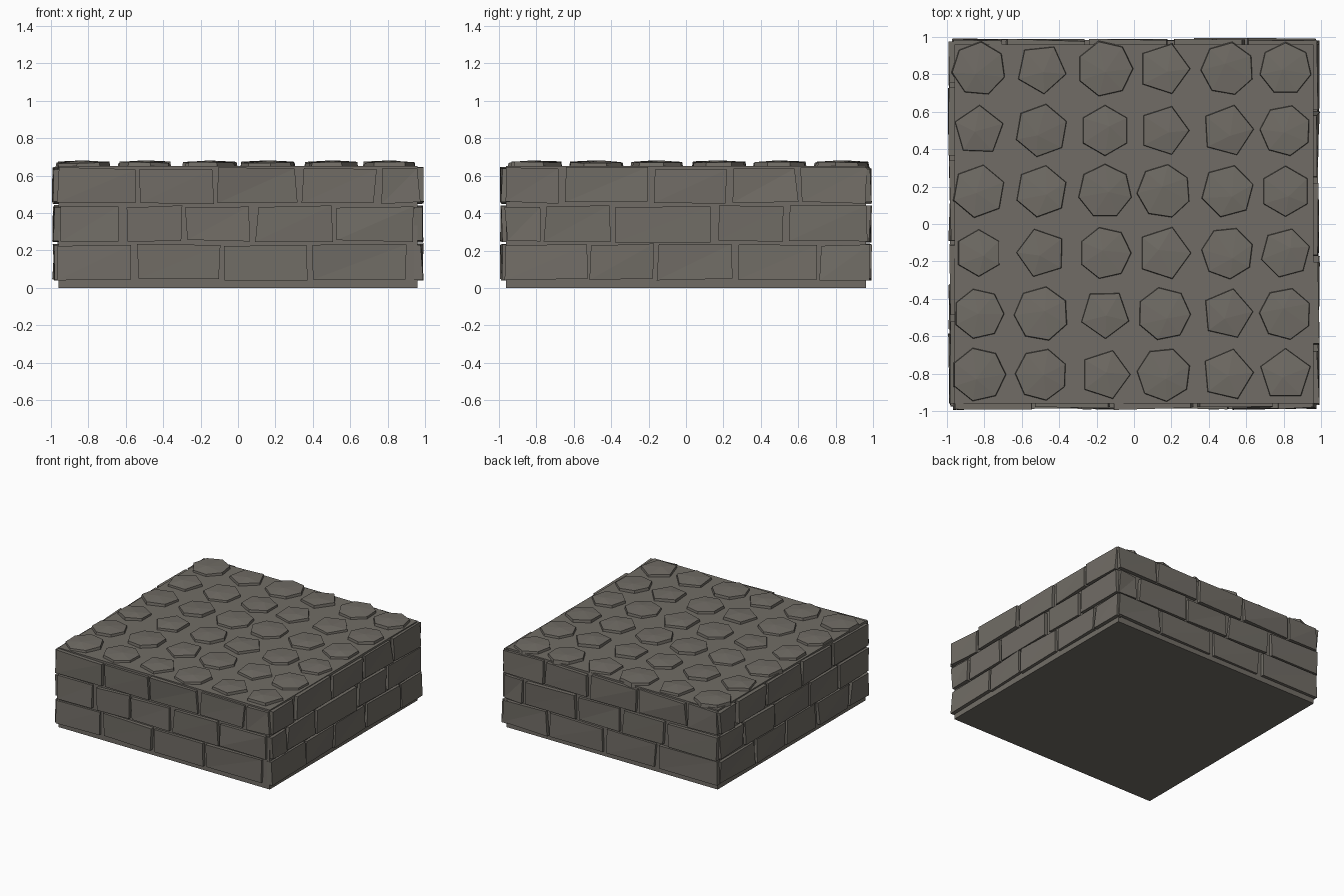
import bpy, bmesh, math, random
from mathutils import Vector

if "Cube" in bpy.data.objects:
    bpy.data.objects.remove(bpy.data.objects["Cube"])

random.seed(7)
stone = bpy.data.materials.new("warm grey stone")
stone.diffuse_color = (0.165, 0.152, 0.132, 1)
stone.use_nodes = True
stone.node_tree.nodes["Principled BSDF"].inputs["Base Color"].default_value = stone.diffuse_color


def finish(bm, name):
    bmesh.ops.recalc_face_normals(bm, faces=bm.faces)
    mesh = bpy.data.meshes.new(name)
    bm.to_mesh(mesh)
    bm.free()
    mesh.materials.append(stone)
    obj = bpy.data.objects.new(name, mesh)
    bpy.context.collection.objects.link(obj)
    return obj


def jit(a):
    return random.uniform(-a, a)


# Solid core block
CORE, TOP = 0.96, 0.652
bm = bmesh.new()
bmesh.ops.create_cube(bm, size=1)
for v in bm.verts:
    v.co = (v.co.x * 2 * CORE, v.co.y * 2 * CORE, (v.co.z + 0.5) * TOP)
finish(bm, "core_block")


# Brick: crooked slab on a wall, u runs along the wall and d points outwards
def add_brick(bm, u0, u1, z0, z1, angle):
    out = Vector((math.sin(angle), -math.cos(angle), 0))
    along = Vector((math.cos(angle), math.sin(angle), 0))
    corners = [(u0, z0), (u1, z0), (u1, z1), (u0, z1)]
    back, front = [], []
    for u, z in corners:
        u, z = u + jit(0.012), z + jit(0.007)
        u = max(-0.98, min(0.98, u))
        back.append(bm.verts.new(along * u + out * 0.94 + Vector((0, 0, z))))
        d = 0.985 + jit(0.009)
        front.append(bm.verts.new(along * u + out * d + Vector((0, 0, z))))
    bm.faces.new(back)
    # Uneven outer face folded along a diagonal
    bm.faces.new((front[0], front[1], front[2]))
    bm.faces.new((front[0], front[2], front[3]))
    for i in range(4):
        j = (i + 1) % 4
        bm.faces.new((back[i], back[j], front[j], front[i]))


# Joint positions per wall, bottom course first
courses = [(0.045, 0.23), (0.25, 0.435), (0.455, 0.64)]
walls = {
    "front": (0, [[-0.98, -0.545, -0.08, 0.38, 0.91],
                  [-0.97, -0.615, -0.29, 0.085, 0.515, 0.96],
                  [-0.98, -0.535, -0.115, 0.325, 0.75, 0.98]]),
    "right": (1, [[-0.98, -0.52, -0.165, 0.255, 0.705, 0.99],
                  [-0.98, -0.77, -0.395, 0.155, 0.53, 0.98],
                  [-0.98, -0.655, -0.18, 0.23, 0.605, 0.98]]),
    "back": (2, [[-0.98, -0.56, -0.05, 0.42, 0.98],
                 [-0.98, -0.78, -0.3, 0.1, 0.5, 0.98],
                 [-0.98, -0.6, -0.2, 0.25, 0.7, 0.98]]),
    "left": (3, [[-0.98, -0.5, -0.1, 0.3, 0.72, 0.98],
                 [-0.98, -0.65, -0.25, 0.2, 0.58, 0.98],
                 [-0.98, -0.75, -0.35, 0.1, 0.5, 0.98]]),
}
for wall, (turn, rows) in walls.items():
    bm = bmesh.new()
    for (z0, z1), joints in zip(courses, rows):
        for a, b in zip(joints, joints[1:]):
            add_brick(bm, a + 0.016, b - 0.016, z0, z1, turn * math.pi / 2)
    finish(bm, wall + "_bricks")


# Cobble: low crooked prism with a shallow faceted crown
def add_cobble(bm, x, y, sides, radius, degrees):
    low, high = [], []
    tilt_x, tilt_y = jit(0.03), jit(0.03)
    for i in range(sides):
        a = math.radians(degrees) + i * math.tau / sides
        c, s = math.cos(a) * radius, math.sin(a) * radius
        low.append(bm.verts.new((x + c, y + s, TOP - 0.02)))
        z = 0.671 + c * tilt_x + s * tilt_y
        high.append(bm.verts.new((x + c * 0.95, y + s * 0.95, z)))
    crown = bm.verts.new((x + jit(0.03), y + jit(0.03), 0.681))
    bm.faces.new(low)
    for i in range(sides):
        j = (i + 1) % sides
        bm.faces.new((low[i], low[j], high[j], high[i]))
        bm.faces.new((high[i], high[j], crown))


# Paving grid, back row first: sides, radius, rotation
columns = [-0.83, -0.495, -0.155, 0.16, 0.5, 0.81]
paving = [
    (0.83, [(7, .15, 85), (5, .14, 60), (7, .155, 0), (5, .145, 0), (7, .148, 80), (7, .145, 90)]),
    (0.50, [(5, .14, 88), (6, .148, 20), (6, .14, 90), (5, .14, 0), (5, .145, 75), (7, .142, 75)]),
    (0.175, [(6, .148, 80), (6, .145, 20), (7, .15, 90), (7, .15, 30), (6, .147, 75), (6, .14, 30)]),
    (-0.155, [(6, .13, 30), (5, .138, 35), (7, .145, 0), (5, .15, 0), (7, .145, 70), (6, .138, 75)]),
    (-0.48, [(7, .14, 0), (7, .152, 80), (5, .138, 55), (7, .148, 50), (5, .142, 5), (7, .145, 75)]),
    (-0.805, [(7, .15, 0), (7, .145, 75), (5, .14, 0), (7, .15, 70), (5, .145, 5), (5, .145, 90)]),
]
bm = bmesh.new()
for y, stones in paving:
    for x, (sides, radius, degrees) in zip(columns, stones):
        add_cobble(bm, x, y, sides, radius, degrees)
finish(bm, "paving_cobbles")
